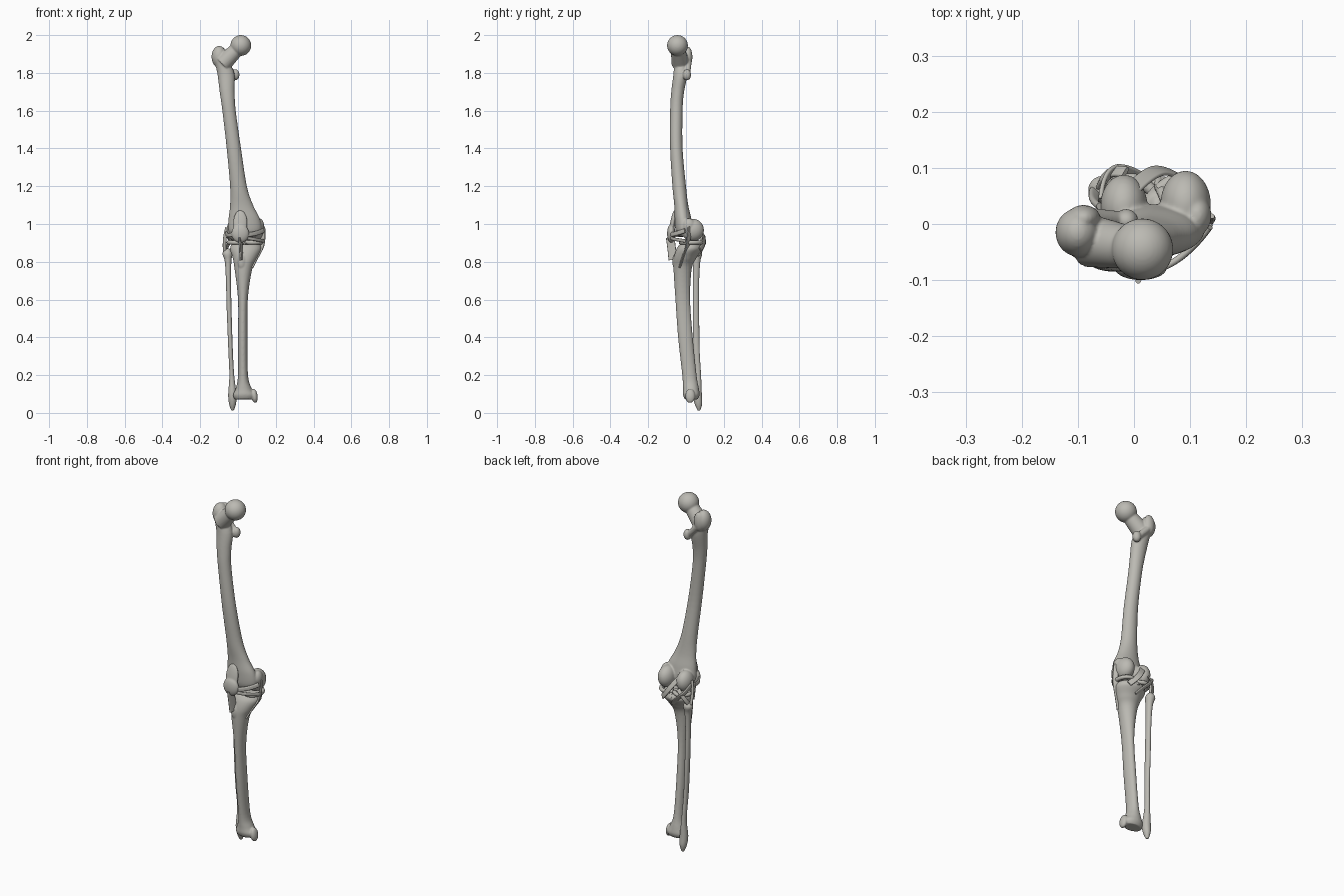
import bpy, bmesh, math
from mathutils import Vector, Matrix

if "Cube" in bpy.data.objects:
    bpy.data.objects.remove(bpy.data.objects["Cube"])

ivory = bpy.data.materials.new("bone_grey")
ivory.use_nodes = True
COLOUR = (0.5, 0.49, 0.45, 1)
ivory.diffuse_color = COLOUR
ivory.node_tree.nodes["Principled BSDF"].inputs["Base Color"].default_value = COLOUR


def spline(rows, t):
    """Smooth interpolation through the rows at parameter t."""
    i = min(int(t), len(rows) - 2)
    f = t - i
    a, b, c, d = (rows[min(max(j, 0), len(rows) - 1)] for j in range(i - 1, i + 3))
    return [q + f / 2 * (r - p + f * (2*p - 5*q + 4*r - s + f * (3 * (q - r) + s - p)))
            for p, q, r, s in zip(a, b, c, d)]


def loft(bm, rows, sides=32, steps=6):
    """Horizontal oval sections; each row is z, x min, x max, y min, y max."""
    rings = []
    for k in range((len(rows) - 1) * steps + 1):
        z, x0, x1, y0, y1 = spline(rows, k / steps)
        ring = []
        for j in range(sides):
            a = math.tau * j / sides
            ring.append(bm.verts.new(((x0 + x1) / 2 + (x1 - x0) / 2 * math.cos(a),
                                      (y0 + y1) / 2 + (y1 - y0) / 2 * math.sin(a), z)))
        rings.append(ring)
    for low, high in zip(rings, rings[1:]):
        for j in range(sides):
            n = (j + 1) % sides
            bm.faces.new((low[j], low[n], high[n], high[j]))
    bm.faces.new(rings[0])
    bm.faces.new(rings[-1])


def blob(bm, centre, radii, tilt=0, axis="Y"):
    """Tilted ellipsoid."""
    m = (Matrix.Translation(centre) @ Matrix.Rotation(math.radians(tilt), 4, axis)
         @ Matrix.Diagonal((*radii, 1)))
    bmesh.ops.create_uvsphere(bm, u_segments=32, v_segments=20, radius=1, matrix=m)


def link(bm, start, end, r1, r2):
    """Tapered round bar between two points."""
    a, b = Vector(start), Vector(end)
    m = Matrix.Translation((a + b) / 2) @ (b - a).to_track_quat("Z", "Y").to_matrix().to_4x4()
    bmesh.ops.create_cone(bm, cap_ends=True, segments=32, radius1=r1, radius2=r2,
                          depth=(b - a).length, matrix=m)


def bone(name, bm, voxel=0.004, rounds=5):
    """Fuse the overlapping pieces into one smooth bone."""
    bmesh.ops.recalc_face_normals(bm, faces=bm.faces)
    mesh = bpy.data.meshes.new(name)
    bm.to_mesh(mesh)
    bm.free()
    obj = bpy.data.objects.new(name, mesh)
    bpy.context.collection.objects.link(obj)
    mesh.materials.append(ivory)
    fuse = obj.modifiers.new("fuse", "REMESH")
    fuse.mode, fuse.voxel_size, fuse.use_smooth_shade = "VOXEL", voxel, True
    soft = obj.modifiers.new("soften", "SMOOTH")
    soft.factor, soft.iterations = 0.5, rounds
    return obj


def cord(name, points, thick, wide=0):
    """Ligament: a bevelled curve, flattened into a strap when wide is given."""
    data = bpy.data.curves.new(name, "CURVE")
    data.dimensions = "3D"
    data.bevel_depth, data.extrude, data.bevel_resolution = thick, wide, 3
    data.use_fill_caps = True
    s = data.splines.new("NURBS")
    s.points.add(len(points) - 1)
    for p, co in zip(s.points, points):
        p.co = (*co, 1)
    s.order_u, s.use_endpoint_u, s.resolution_u = 3, True, 8
    data.materials.append(ivory)
    obj = bpy.data.objects.new(name, data)
    bpy.context.collection.objects.link(obj)


# Thigh bone: shaft, head, neck, trochanters and condyles
bm = bmesh.new()
loft(bm, [(1.88, -.13, -.06, -.06, .01), (1.8, -.11, -.02, -.066, .01),
          (1.7, -.097, -.018, -.078, -.01), (1.6, -.083, -.012, -.084, -.018),
          (1.4, -.06, .016, -.084, -.018), (1.2, -.042, .047, -.072, 0),
          (1.1, -.042, .08, -.062, .012), (1.03, -.05, .115, -.06, .028),
          (.97, -.052, .125, -.056, .035), (.935, -.03, .1, -.045, .02)])
blob(bm, (.015, -.045, 1.945), (.055, .055, .055))
link(bm, (.01, -.045, 1.94), (-.08, -.03, 1.85), .036, .047)
blob(bm, (-.1, -.015, 1.885), (.04, .043, .058))
blob(bm, (-.09, .01, 1.885), (.03, .024, .054))
link(bm, (-.085, .012, 1.86), (-.02, .006, 1.79), .018, .016)
blob(bm, (-.014, .005, 1.79), (.022, .022, .03))
blob(bm, (.092, .035, .968), (.045, .06, .06))
blob(bm, (.112, .015, .99), (.026, .035, .04))
blob(bm, (-.018, .032, .968), (.042, .056, .058))
bone("thigh_bone", bm)

# Shin bone: plateau, shaft, front ridge and inner ankle
bm = bmesh.new()
loft(bm, [(.892, -.035, .118, -.035, .078), (.865, -.042, .125, -.052, .085),
          (.82, -.028, .102, -.064, .055), (.76, -.018, .075, -.066, .03),
          (.6, 0, .052, -.056, .022), (.4, 0, .05, -.042, .036),
          (.2, 0, .053, -.02, .056), (.13, -.012, .072, -.016, .068),
          (.095, -.026, .093, -.016, .072), (.072, -.018, .085, -.006, .062)])
blob(bm, (.087, .022, .09), (.017, .026, .038), -8)
blob(bm, (.02, -.052, .8), (.024, .02, .045))
blob(bm, (.042, .03, .885), (.016, .025, .022))
bone("shin_bone", bm)

# Calf bone: head, thin shaft and outer ankle
bm = bmesh.new()
loft(bm, [(.87, -.062, -.045, .05, .072), (.845, -.082, -.03, .034, .086),
          (.8, -.07, -.035, .036, .076), (.7, -.064, -.037, .036, .07),
          (.55, -.06, -.034, .036, .07), (.35, -.052, -.028, .038, .072),
          (.2, -.046, -.02, .048, .08), (.1, -.052, -.008, .038, .084),
          (.05, -.048, -.01, .045, .086), (.012, -.036, -.022, .062, .076)])
bone("calf_bone", bm, .0035, 3)

# Kneecap with its upper tendon
bm = bmesh.new()
blob(bm, (.012, -.078, .95), (.047, .022, .05))
blob(bm, (.012, -.07, 1.005), (.038, .014, .07), -10, "X")
bone("kneecap", bm)
cord("kneecap_tendon", [(.012, -.084, .93), (.014, -.076, .88), (.018, -.07, .81)], .005, .018)

# Menisci: open rings on the plateau
for name, cx, opening in (("inner_meniscus", .08, 180), ("outer_meniscus", -.005, 0)):
    arc = [math.radians(opening + 40 + 28 * k) for k in range(11)]
    cord(name, [(cx + .046 * math.cos(a), .026 + .055 * math.sin(a), .902) for a in arc], .011)

# Side ligaments
cord("outer_side_ligament", [(-.058, .03, .98), (-.076, .04, .92), (-.07, .058, .855)], .006, .004)
cord("inner_side_ligament", [(.132, .02, .985), (.139, .014, .9), (.1, -.01, .83),
                             (.07, -.03, .77)], .004, .01)

# Straps from the kneecap round both sides
cord("inner_strap", [(.05, -.078, .945), (.095, -.06, .945), (.134, -.005, .965)], .006, .006)
cord("lower_inner_strap", [(.05, -.078, .925), (.1, -.06, .918), (.136, 0, .91)], .005, .004)
cord("outer_strap", [(-.03, -.075, .945), (-.056, -.045, .935), (-.062, .015, .95)], .005, .006)

# Crossed and rear ligaments
cord("front_crossed_ligament", [(.04, -.02, .89), (.03, .02, .93), (.005, .045, .975)], .009)
cord("rear_crossed_ligament", [(.04, .08, .87), (.05, .06, .91), (.065, .02, .96)], .01)
cord("rear_oblique_strap", [(.095, .075, .865), (.06, .1, .9), (.02, .088, .96),
                            (-.015, .05, 1.01)], .004, .011)
cord("rear_knee_strap", [(-.06, .04, .955), (-.055, .095, .925), (-.005, .096, .885),
                         (.04, .06, .83)], .004, .009)
cord("calf_head_strap", [(-.062, .07, .865), (-.05, .1, .905), (-.015, .092, .94)], .004, .007)
